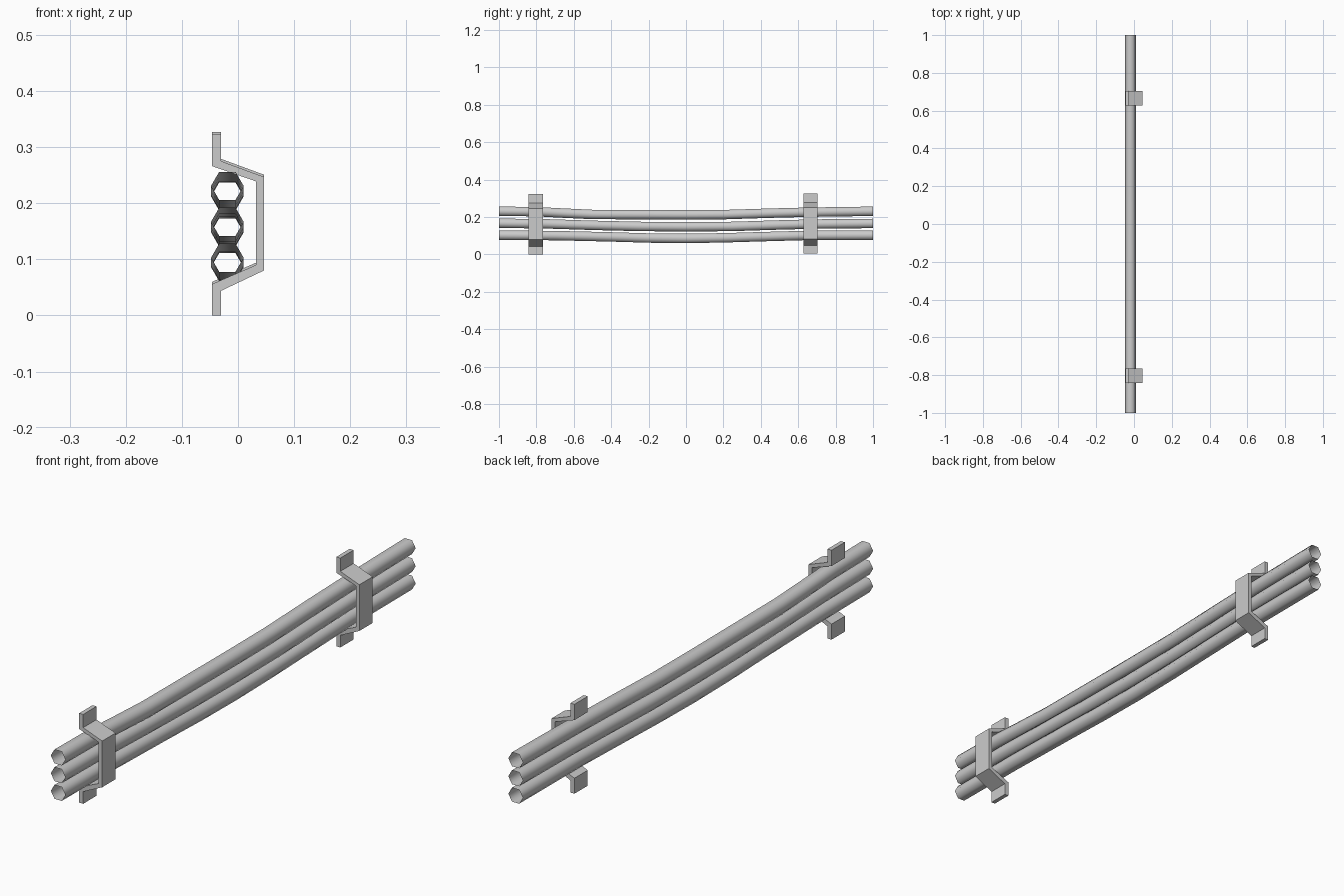
import bpy, bmesh, math

if "Cube" in bpy.data.objects:
    bpy.data.objects.remove(bpy.data.objects["Cube"])

CABLE_X = -0.019
RADIUS = 0.029


def make_object(name, bm):
    bmesh.ops.recalc_face_normals(bm, faces=bm.faces)
    mesh = bpy.data.meshes.new(name)
    bm.to_mesh(mesh)
    bm.free()
    obj = bpy.data.objects.new(name, mesh)
    bpy.context.collection.objects.link(obj)
    return obj


# Open six-sided tube swept along a sagging (y, z) path
def cable(name, path):
    bm = bmesh.new()
    rings = []
    for y, z in path:
        rings.append([bm.verts.new((CABLE_X + RADIUS * math.cos(k * math.pi / 3), y,
                                    z + RADIUS * math.sin(k * math.pi / 3)))
                      for k in range(6)])
    for a, b in zip(rings, rings[1:]):
        for k in range(6):
            n = (k + 1) % 6
            bm.faces.new((a[k], a[n], b[n], b[k]))
    for f in bm.faces:
        f.smooth = True
    return make_object(name, bm)


# Bent strap: xz profile extruded along y
STRAP = [(-0.046, 0.323), (-0.030, 0.323), (-0.030, 0.275), (0.046, 0.247),
         (0.046, 0.080), (-0.030, 0.044), (-0.030, 0.0), (-0.046, 0.0),
         (-0.046, 0.056), (0.032, 0.090), (0.032, 0.239), (-0.046, 0.266)]


def bracket(name, y, z, width=0.076):
    bm = bmesh.new()
    face = bm.faces.new([bm.verts.new((px, y - width / 2, pz + z)) for px, pz in STRAP])
    ext = bmesh.ops.extrude_face_region(bm, geom=[face])
    verts = [g for g in ext["geom"] if isinstance(g, bmesh.types.BMVert)]
    bmesh.ops.translate(bm, verts=verts, vec=(0, width, 0))
    return make_object(name, bm)


# Three stacked cables
cable("upper_cable", [(-1, 0.231), (-0.8, 0.229), (-0.65, 0.221), (-0.5, 0.214), (0, 0.212),
                      (0.2, 0.213), (0.45, 0.221), (0.65, 0.226), (0.85, 0.229), (1, 0.231)])
cable("middle_cable", [(-1, 0.167), (-0.75, 0.164), (-0.5, 0.156), (-0.25, 0.150), (0, 0.148),
                       (0.25, 0.150), (0.5, 0.158), (0.7, 0.163), (1, 0.166)])
cable("lower_cable", [(-1, 0.103), (-0.7, 0.101), (-0.4, 0.094), (-0.2, 0.088), (0, 0.086),
                      (0.2, 0.089), (0.4, 0.095), (0.65, 0.102), (1, 0.103)])

# Wall brackets
bracket("front_bracket", -0.803, 0.0)
bracket("back_bracket", 0.665, 0.004)
